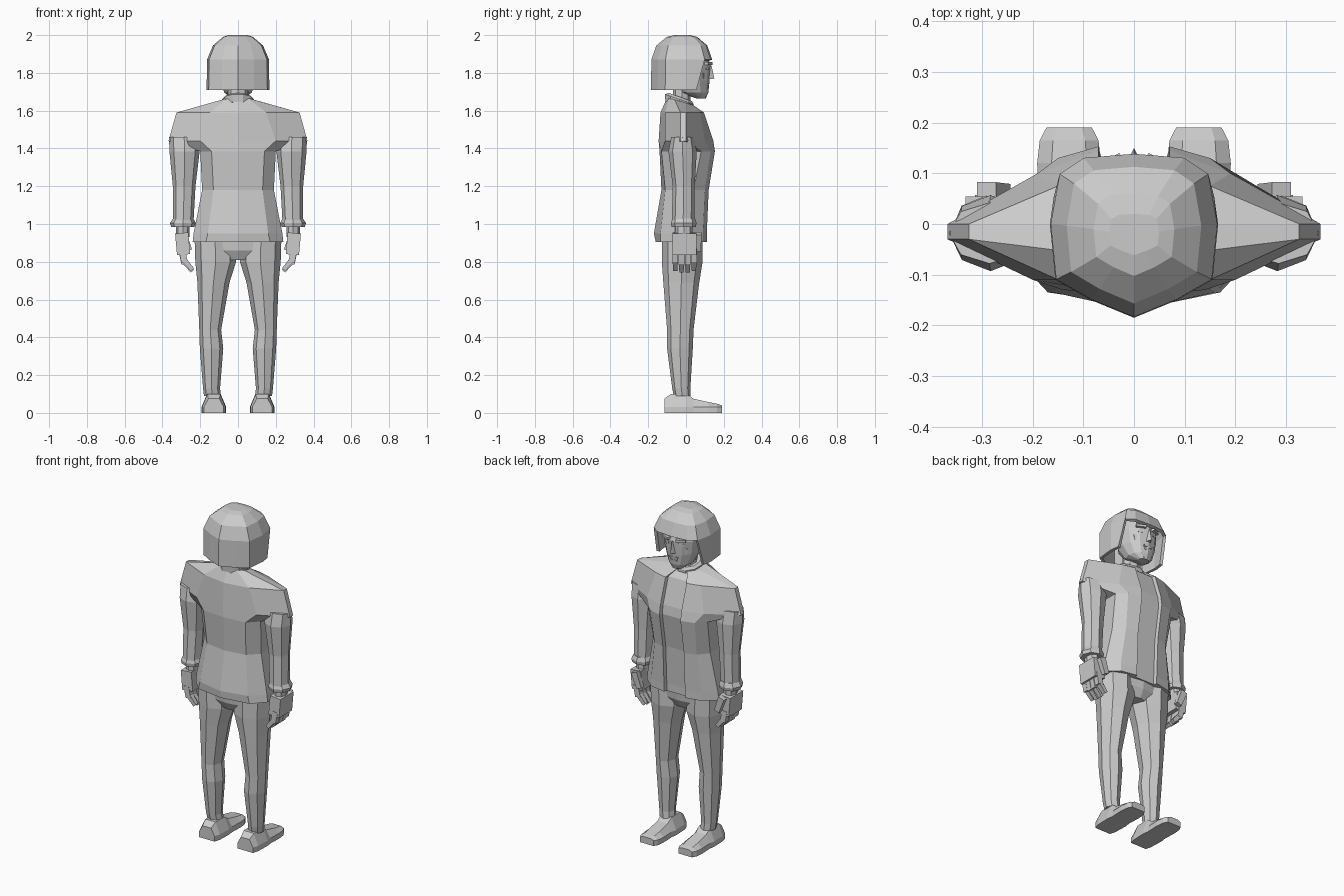
import bpy
import bmesh
from math import sin, cos, pi, radians
from mathutils import Matrix, Vector

default = bpy.data.objects.get("Cube")
if default:
    bpy.data.objects.remove(default, do_unlink=True)

GREY = (0.6, 0.6, 0.6, 1)
grey = bpy.data.materials.new("plain_grey")
grey.use_nodes = True
grey.diffuse_color = GREY
grey.node_tree.nodes["Principled BSDF"].inputs["Base Color"].default_value = GREY

SIDES = (("left", 1), ("right", -1))


def finish(name, bm):
    bmesh.ops.recalc_face_normals(bm, faces=bm.faces)
    mesh = bpy.data.meshes.new(name)
    bm.to_mesh(mesh)
    bm.free()
    mesh.materials.append(grey)
    obj = bpy.data.objects.new(name, mesh)
    bpy.context.collection.objects.link(obj)
    return obj


def loft(name, rings, side=1, caps=True, skip=None):
    """Join closed rings of points; skip(band, index) leaves faces out."""
    bm = bmesh.new()
    loops = [[bm.verts.new((x * side, y, z)) for x, y, z in ring] for ring in rings]
    count = len(loops[0])
    for band, (low, high) in enumerate(zip(loops, loops[1:])):
        for i in range(count):
            j = (i + 1) % count
            if not (skip and skip(band, i)):
                bm.faces.new((low[i], low[j], high[j], high[i]))
    if caps:
        bm.faces.new(loops[0])
    bm.faces.new(loops[-1])
    return finish(name, bm)


def oval(x, y, z, rx, ry, tilt=0, n=8):
    angles = [2 * pi * i / n for i in range(n)]
    return [(x + rx * cos(a), y + ry * sin(a), z + tilt * ry * sin(a)) for a in angles]


def tube(name, rings, side=1, tilt=0, n=8):
    return loft(name, [oval(*ring, tilt, n) for ring in rings], side)


def symmetric(half):
    """Complete a half outline whose first and last points lie on the centre."""
    return half + [(-x, y, z) for x, y, z in half[-2:0:-1]]


def box(name, centre, size, side=1, turn=0, axis="Y", taper=1):
    """Box whose lower end can be tapered, turned about one axis."""
    bm = bmesh.new()
    bmesh.ops.create_cube(bm, size=1)
    for v in bm.verts:
        k = taper if v.co.z < 0 else 1
        v.co = Vector((v.co.x * size[0] * k, v.co.y * size[1] * k, v.co.z * size[2]))
    bmesh.ops.rotate(bm, verts=bm.verts, matrix=Matrix.Rotation(radians(turn), 3, axis))
    for v in bm.verts:
        v.co += Vector(centre)
        v.co.x *= side
    return finish(name, bm)


# Jacket with wide shoulders and a recessed shirt strip down the open front
def jacket_ring(z, f, mx, mf, sx, sf, sb, bx, bb, b, strip=0.065, tilt=0):
    half = [(0, f - 0.02), (strip, f - 0.02), (strip + 0.005, f), (mx, mf),
            (sx, sf), (sx, sb), (bx, bb), (0, b)]
    return symmetric([(x, y, z + tilt * y) for x, y in half])


loft("jacket", [
    jacket_ring(0.905, 0.11, 0.17, 0.09, 0.24, 0.03, -0.06, 0.17, -0.135, -0.16),
    jacket_ring(0.95, 0.11, 0.17, 0.09, 0.235, 0.03, -0.06, 0.16, -0.135, -0.17),
    jacket_ring(1.18, 0.12, 0.14, 0.1, 0.19, 0.04, -0.05, 0.13, -0.11, -0.13),
    jacket_ring(1.385, 0.153, 0.15, 0.13, 0.2, 0.08, -0.07, 0.14, -0.13, -0.14),
    jacket_ring(1.44, 0.145, 0.19, 0.1, 0.368, 0, -0.03, 0.2, -0.11, -0.145),
    jacket_ring(1.59, 0.095, 0.15, 0.075, 0.326, 0, -0.03, 0.15, -0.11, -0.135),
    jacket_ring(1.64, 0.04, 0.06, 0.03, 0.085, 0, -0.06, 0.05, -0.09, -0.1,
                strip=0.03, tilt=-0.3),
])

# Shirt collar and neck
tube("collar", [(0, -0.035, 1.62, 0.082, 0.078), (0, -0.035, 1.66, 0.085, 0.08),
                (0, -0.03, 1.672, 0.07, 0.065)], tilt=-0.35, n=10)
tube("neck", [(0, -0.025, 1.56, 0.055, 0.05), (0, -0.02, 1.78, 0.05, 0.045)])

# Trousers seat and waist
tube("trouser_seat", [(0, -0.02, 0.81, 0.09, 0.075), (0, -0.02, 0.86, 0.19, 0.1),
                      (0, -0.02, 0.97, 0.21, 0.11)], n=12)

for label, side in SIDES:
    # Leg and shoe
    tube(label + "_trouser_leg", [
        (0.135, -0.02, 0.09, 0.045, 0.045), (0.14, -0.025, 0.13, 0.045, 0.048),
        (0.14, -0.032, 0.34, 0.062, 0.068), (0.147, -0.03, 0.44, 0.058, 0.07),
        (0.13, -0.025, 0.69, 0.085, 0.095), (0.118, -0.02, 0.8, 0.108, 0.108),
        (0.122, -0.02, 0.93, 0.108, 0.108)], side)
    shoe = [(-0.115, 0.052, 0.075), (-0.08, 0.062, 0.1), (0.005, 0.065, 0.1),
            (0.04, 0.06, 0.075), (0.12, 0.063, 0.057), (0.165, 0.058, 0.048),
            (0.19, 0.045, 0.04)]
    loft(label + "_shoe", [
        [(0.128 + w * a, y, z) for a, z in
         ((-1, 0), (1, 0), (1, 0.032), (0.55, h), (-0.55, h), (-1, 0.032))]
        for y, w, h in shoe], side)

    # Sleeve with flared cuff
    tube(label + "_sleeve", [
        (0.29, -0.015, 1.02, 0.055, 0.06), (0.285, -0.012, 1.2, 0.06, 0.058),
        (0.283, -0.018, 1.385, 0.08, 0.075), (0.285, -0.018, 1.46, 0.08, 0.06)], side)
    tube(label + "_cuff", [
        (0.292, -0.012, 0.985, 0.062, 0.064), (0.292, -0.012, 1.005, 0.068, 0.068),
        (0.29, -0.012, 1.03, 0.054, 0.06)], side)

    # Hand with fingers curled inward
    tube(label + "_wrist", [(0.292, -0.01, 0.93, 0.035, 0.045),
                            (0.292, -0.01, 1, 0.035, 0.045)], side)
    box(label + "_palm", (0.293, -0.008, 0.895), (0.07, 0.125, 0.115), side, turn=5)
    for i in range(4):
        y = -0.057 + 0.033 * i
        drop = 0.008 if i in (1, 2) else 0
        box(f"{label}_finger_{i + 1}", (0.29, y, 0.83 - drop), (0.034, 0.03, 0.07),
            side, turn=12)
        box(f"{label}_fingertip_{i + 1}", (0.264, y, 0.785 - drop), (0.028, 0.028, 0.07),
            side, turn=40, taper=0.8)
    box(label + "_thumb", (0.275, 0.065, 0.905), (0.04, 0.035, 0.095), side,
        turn=20, taper=0.8)

# Head with a narrow chin
tube("head", [
    (0, 0.08, 1.665, 0.032, 0.025), (0, 0.04, 1.695, 0.072, 0.078),
    (0, 0.02, 1.76, 0.1, 0.105), (0, 0.015, 1.84, 0.112, 0.115),
    (0, 0, 1.9, 0.11, 0.11), (0, -0.01, 1.94, 0.08, 0.08)], n=12)

# Nose and mouth
loft("nose", [
    [(-0.02, 0.11, 1.765), (0.02, 0.11, 1.765), (0, 0.15, 1.77)],
    [(-0.01, 0.11, 1.84), (0.01, 0.11, 1.84), (0, 0.135, 1.84)]])
box("upper_lip", (0, 0.112, 1.738), (0.06, 0.022, 0.01), taper=0.9)
box("lower_lip", (0, 0.108, 1.72), (0.045, 0.024, 0.01), taper=0.8)
box("chin", (0, 0.094, 1.688), (0.05, 0.03, 0.036), taper=0.7)

# Brows, eyes and cheeks
for label, side in SIDES:
    box(label + "_brow", (0.048, 0.117, 1.85), (0.055, 0.025, 0.014), side, -25, "Z")
    box(label + "_eye", (0.045, 0.112, 1.822), (0.034, 0.009, 0.014), side, -22, "Z")
    box(label + "_cheek", (0.055, 0.095, 1.785), (0.045, 0.02, 0.03), side, -28, "Z", 0.7)

# Bowl-shaped hair, open below the fringe
HAIR = [(0, 0.14), (0.1, 0.132), (0.148, 0.1), (0.166, 0), (0.155, -0.11),
        (0.085, -0.15), (0, -0.185)]
HAIR_LEVELS = [(1.71, 1, 1), (1.87, 0.99, 0.99), (1.945, 0.8, 0.83), (1.99, 0.48, 0.5),
               (2, 0.3, 0.25)]


def hair_ring(z, kx, ky):
    half = [(x * kx, -0.02 + (y + 0.02) * ky, z) for x, y in HAIR]
    if z < 1.8:
        x, y, _ = half[2]
        half[2] = (x + 0.01, y - 0.045, z)
    return symmetric(half)


last = len(symmetric([(x, y, 0) for x, y in HAIR])) - 1
hair = loft("hair", [hair_ring(*level) for level in HAIR_LEVELS], caps=False,
            skip=lambda band, i: band == 0 and i in (0, 1, last - 1, last))
# The front lower corners have no faces, so drop the loose points
bm = bmesh.new()
bm.from_mesh(hair.data)
loose = [v for v in bm.verts if not v.link_faces]
bmesh.ops.delete(bm, geom=loose, context="VERTS")
bm.to_mesh(hair.data)
bm.free()
shell = hair.modifiers.new("thickness", "SOLIDIFY")
shell.thickness = 0.018
shell.offset = -1
